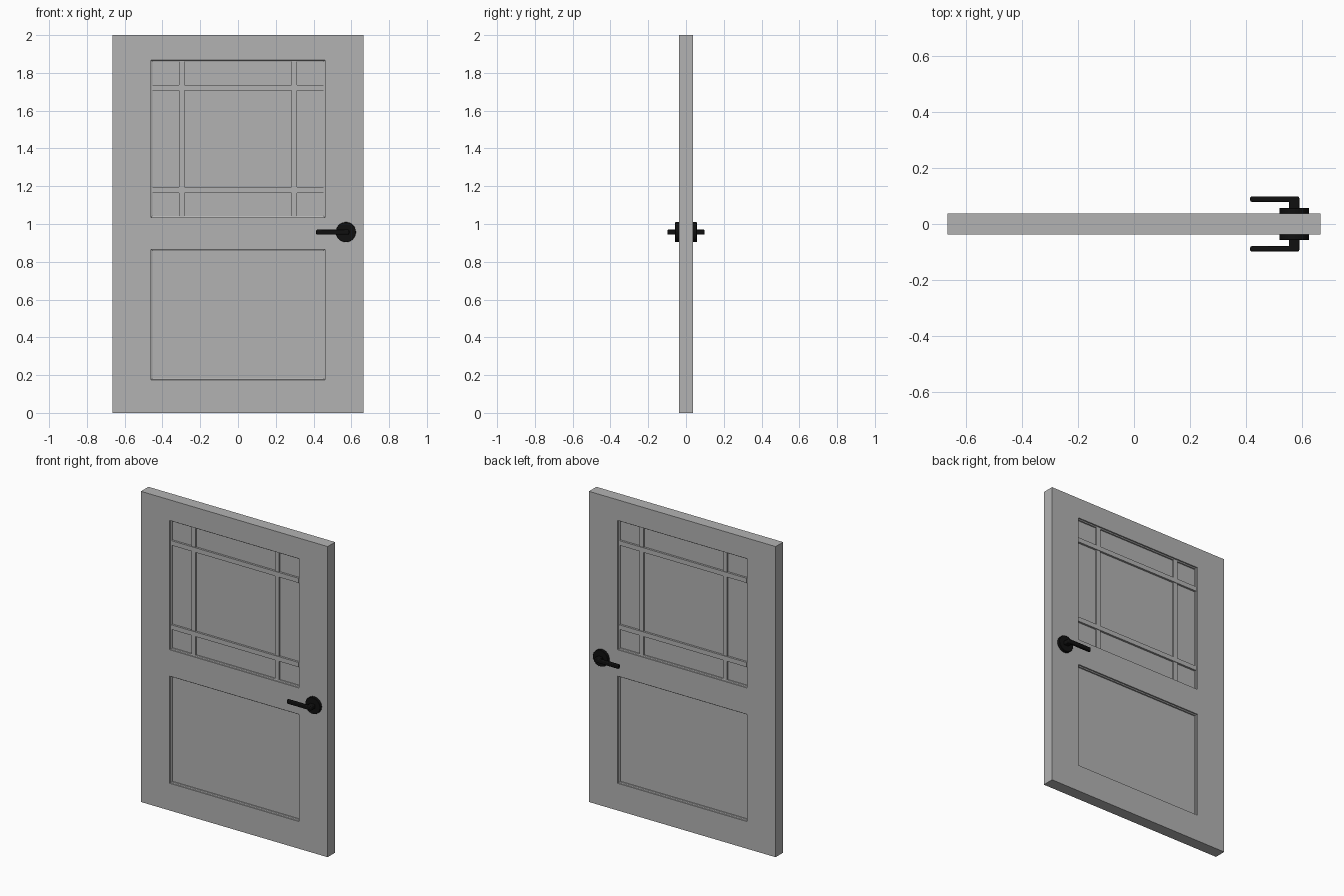
import bpy
import bmesh
from mathutils import Matrix, Vector

if "Cube" in bpy.data.objects:
    bpy.data.objects.remove(bpy.data.objects["Cube"], do_unlink=True)

HALF_W, HALF_T, HEIGHT = 0.665, 0.038, 2.0
PANEL_X = 0.46
LOWER, UPPER = (0.175, 0.865), (1.035, 1.867)
HANDLE_X, HANDLE_Z = 0.571, 0.957


def material(name, colour):
    mat = bpy.data.materials.new(name)
    mat.use_nodes = True
    mat.diffuse_color = colour
    mat.node_tree.nodes["Principled BSDF"].inputs["Base Color"].default_value = colour
    return mat


def finish(name, bm, mat, bevel=0.0):
    bmesh.ops.recalc_face_normals(bm, faces=bm.faces)
    mesh = bpy.data.meshes.new(name)
    bm.to_mesh(mesh)
    bm.free()
    mesh.materials.append(mat)
    obj = bpy.data.objects.new(name, mesh)
    bpy.context.collection.objects.link(obj)
    if bevel:
        mod = obj.modifiers.new("soft_edges", "BEVEL")
        mod.width = bevel
        mod.segments = 2
        mod.limit_method = "ANGLE"
    return obj


def box(bm, lo, hi):
    lo, hi = Vector(lo), Vector(hi)
    place = Matrix.Translation((lo + hi) / 2) @ Matrix.Diagonal((*(hi - lo), 1))
    bmesh.ops.create_cube(bm, size=1, matrix=place)


grey = material("grey_paint", (0.45, 0.45, 0.45, 1))
black = material("black_metal", (0.005, 0.005, 0.005, 1))

# Door slab, cut along the panel borders
bm = bmesh.new()
box(bm, (-HALF_W, -HALF_T, 0), (HALF_W, HALF_T, HEIGHT))
cuts = [((x, 0, 0), (1, 0, 0)) for x in (-PANEL_X, PANEL_X)]
cuts += [((0, 0, z), (0, 0, 1)) for z in LOWER + UPPER]
for point, normal in cuts:
    bmesh.ops.bisect_plane(bm, geom=bm.verts[:] + bm.edges[:] + bm.faces[:],
                           plane_co=point, plane_no=normal)

# Sunken panels on both sides with a stepped moulding
bm.normal_update()
panels = []
for face in bm.faces:
    c = face.calc_center_median()
    inside = any(lo < c.z < hi for lo, hi in (LOWER, UPPER))
    if abs(face.normal.y) > 0.9 and abs(c.x) < PANEL_X and inside:
        panels.append(face)
for width, depth in ((0.001, 0.008), (0.009, 0.003), (0.001, 0.008)):
    bmesh.ops.inset_individual(bm, faces=panels, thickness=width, depth=-depth)
bmesh.ops.dissolve_limit(bm, angle_limit=0.01, verts=bm.verts, edges=bm.edges)
finish("door_slab", bm, grey)

# Glazing bars across the upper panel
bm = bmesh.new()
reach, half = PANEL_X - 0.005, 0.015
for x in (-0.298, 0.298):
    box(bm, (x - half, -0.028, UPPER[0] + 0.005), (x + half, 0.028, UPPER[1] - 0.005))
finish("upright_glazing_bars", bm, grey)
bm = bmesh.new()
for z in (1.18, 1.722):
    box(bm, (-reach, -0.032, z - half), (reach, 0.032, z + half))
finish("cross_glazing_bars", bm, grey)

# Handles: round plate, with neck and lever as one bent bar
for side, label in ((-1, "front"), (1, "back")):
    bm = bmesh.new()
    turn = Matrix.Rotation(1.5708, 4, "X")
    bmesh.ops.create_cone(bm, cap_ends=True, segments=32, radius1=0.053, radius2=0.053,
                          depth=0.02,
                          matrix=Matrix.Translation((HANDLE_X, side * 0.047, HANDLE_Z)) @ turn)
    finish(label + "_handle_plate", bm, black, 0.002)

    bm = bmesh.new()
    outline = [(0.553, 0.05), (0.589, 0.05), (0.589, 0.098),
               (0.414, 0.098), (0.414, 0.079), (0.553, 0.079)]
    base = bm.faces.new([bm.verts.new((x, side * y, HANDLE_Z - 0.013)) for x, y in outline])
    grown = bmesh.ops.extrude_face_region(bm, geom=[base])["geom"]
    bmesh.ops.translate(bm, vec=(0, 0, 0.026),
                        verts=[v for v in grown if isinstance(v, bmesh.types.BMVert)])
    finish(label + "_handle_lever", bm, black, 0.005)

# Smooth the rounded metal, keeping its edges crisp
bpy.ops.object.select_all(action="DESELECT")
for obj in bpy.context.collection.objects:
    if "handle" in obj.name:
        obj.select_set(True)
        bpy.context.view_layer.objects.active = obj
bpy.ops.object.shade_smooth_by_angle()
